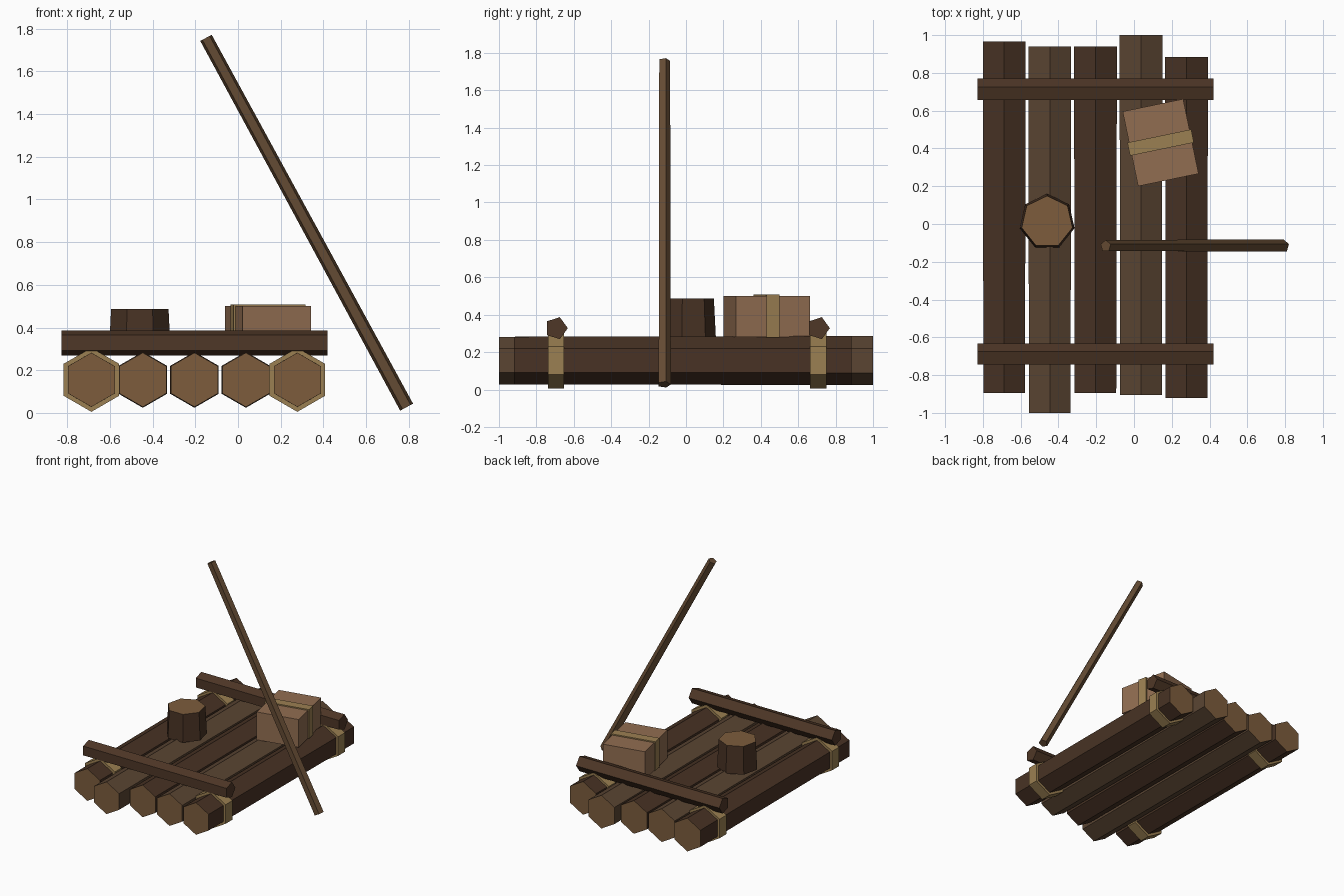
import bpy, bmesh
from math import pi, cos, sin, radians
from mathutils import Vector, Matrix

if "Cube" in bpy.data.objects:
    bpy.data.objects.remove(bpy.data.objects["Cube"])


def material(name, rgb):
    m = bpy.data.materials.new(name)
    m.diffuse_color = [(c / 255) ** 2.2 for c in rgb] + [1]
    m.use_nodes = True
    m.node_tree.nodes["Principled BSDF"].inputs["Base Color"].default_value = m.diffuse_color
    return m


BARK_DARK = material("dark_bark", (74, 54, 41))
BARK_LIGHT = material("light_bark", (91, 71, 54))
CUT = material("cut_wood", (124, 93, 63))
BEAM = material("beam_wood", (80, 58, 43))
POLE = material("pole_wood", (100, 76, 54))
ROPE = material("rope", (154, 127, 83))
CRATE = material("crate_wood", (144, 109, 82))


def finish(name, bm, mats):
    bmesh.ops.recalc_face_normals(bm, faces=bm.faces)
    me = bpy.data.meshes.new(name)
    bm.to_mesh(me)
    bm.free()
    for m in mats:
        me.materials.append(m)
    ob = bpy.data.objects.new(name, me)
    bpy.context.collection.objects.link(ob)
    return ob


def prism(name, p0, p1, r0, r1, n, corner, side, cap=None):
    """Tapered n-sided bar from p0 to p1, one corner pointing along 'corner'."""
    p0, p1 = Vector(p0), Vector(p1)
    axis = (p1 - p0).normalized()
    u = Vector(corner)
    u = (u - axis * u.dot(axis)).normalized()
    v = axis.cross(u)
    bm = bmesh.new()
    rings = []
    for p, r in ((p0, r0), (p1, r1)):
        rings.append([bm.verts.new(p + r * (u * cos(2 * pi * i / n) + v * sin(2 * pi * i / n)))
                      for i in range(n)])
    for i in range(n):
        j = (i + 1) % n
        bm.faces.new((rings[0][i], rings[0][j], rings[1][j], rings[1][i]))
    for ring in rings:
        bm.faces.new(ring).material_index = 1
    return finish(name, bm, (side, cap or side))


def box(name, size, centre, angle, mat):
    bm = bmesh.new()
    bmesh.ops.create_cube(bm, size=1, matrix=Matrix.Translation(centre)
                          @ Matrix.Rotation(angle, 4, 'Z') @ Matrix.Diagonal((*size, 1)))
    return finish(name, bm, (mat,))


# Deck logs: x, front end, back end, bark
LOG_Z = 0.155
logs = [(-0.687, -0.895, 0.965, BARK_DARK),
        (-0.446, -1.0, 0.94, BARK_LIGHT),
        (-0.204, -0.895, 0.94, BARK_DARK),
        (0.037, -0.905, 1.0, BARK_LIGHT),
        (0.278, -0.92, 0.885, BARK_DARK)]
for i, (x, y0, y1, bark) in enumerate(logs):
    prism(f"log_{i + 1}", (x, y0, LOG_Z), (x, y1, LOG_Z), 0.127, 0.131, 6, (0, 0, 1), bark, CUT)

# Cross beams and the rope lashings under their ends
for end, y in (("front", -0.694), ("back", 0.707)):
    prism(f"{end}_cross_beam", (-0.828, y, 0.328), (0.42, y, 0.328),
          0.062, 0.062, 5, (0, 1, 0), BEAM)
    for side, x in (("left", logs[0][0]), ("right", logs[-1][0])):
        prism(f"{end}_{side}_lashing", (x, y - 0.043, LOG_Z), (x, y + 0.043, LOG_Z),
              0.15, 0.15, 6, (0, 0, 1), ROPE)

# Stump seat
prism("stump_seat", (-0.46, 0.011, 0.27), (-0.46, 0.011, 0.487),
      0.149, 0.138, 7, (0, 1, 0), BARK_DARK, CUT)

# Crate with a band around it
box("crate", (0.327, 0.404, 0.22), (0.141, 0.431, 0.39), radians(11.7), CRATE)
box("crate_band", (0.345, 0.071, 0.23), (0.141, 0.431, 0.394), radians(11.7), ROPE)

# Punting pole
prism("pole", (0.79, -0.117, 0.027), (-0.15, -0.117, 1.757), 0.036, 0.032, 5, (0, 1, 0), POLE)
